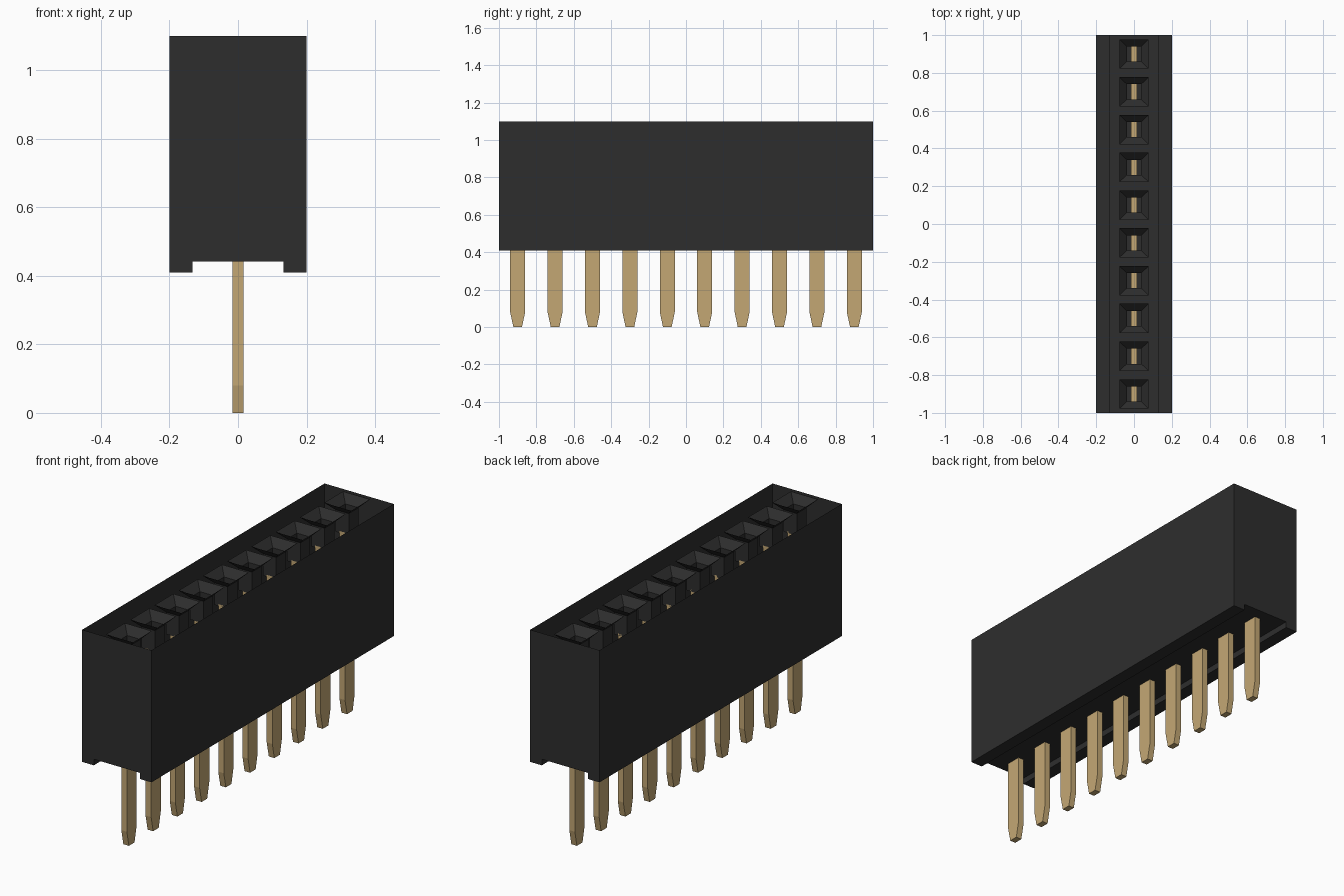
import bpy
import bmesh

cube = bpy.data.objects.get("Cube")
if cube:
    bpy.data.objects.remove(cube, do_unlink=True)


def make_material(name, color):
    m = bpy.data.materials.new(name)
    m.use_nodes = True
    m.diffuse_color = (*color, 1)
    m.node_tree.nodes["Principled BSDF"].inputs["Base Color"].default_value = (*color, 1)
    return m


def make_object(name, bm, material):
    mesh = bpy.data.meshes.new(name)
    bm.to_mesh(mesh)
    bm.free()
    mesh.materials.append(material)
    obj = bpy.data.objects.new(name, mesh)
    bpy.context.collection.objects.link(obj)
    return obj


def loft(name, sections, material, capped):
    """Join rectangular rings given as (half x, half y, z)."""
    bm = bmesh.new()
    rings = [[bm.verts.new((sx * hx, sy * hy, z))
              for sx, sy in ((-1, -1), (1, -1), (1, 1), (-1, 1))]
             for hx, hy, z in sections]
    for low, high in zip(rings, rings[1:]):
        for i in range(4):
            j = (i + 1) % 4
            bm.faces.new((low[i], low[j], high[j], high[i]))
    if capped:
        bm.faces.new(rings[0][::-1])
        bm.faces.new(rings[-1])
    return make_object(name, bm, material)


black = make_material("black plastic", (0.027, 0.027, 0.027))
gold = make_material("gold metal", (0.55, 0.39, 0.175))

COUNT = 10
PITCH = 0.2
TOP = 1.1

# Housing: notched profile run along y, open at the top
half = [(0.2, TOP), (0.2, 0.41), (0.133, 0.41), (0.133, 0.442)]
profile = half + [(-x, z) for x, z in reversed(half)]
bm = bmesh.new()
front, back = [[bm.verts.new((x, y, z)) for x, z in profile] for y in (-1, 1)]
for i in range(len(profile) - 1):
    bm.faces.new((front[i], front[i + 1], back[i + 1], back[i]))
bm.faces.new(front[::-1])
bm.faces.new(back)
bmesh.ops.recalc_face_normals(bm, faces=bm.faces)
make_object("housing", bm, black)

# One funnel socket and one tapered pin, repeated along the housing
socket = loft("socket", [(0.078, 0.078, TOP), (0.038, 0.04, 1.06),
                         (0.038, 0.04, 0.945)], black, False)
pin = loft("pin", [(0.016, 0.023, 0), (0.016, 0.04, 0.08),
                   (0.016, 0.04, 0.955)], gold, True)
for part in (socket, pin):
    part.location.y = -PITCH * (COUNT - 1) / 2
    array = part.modifiers.new("row", 'ARRAY')
    array.count = COUNT
    array.use_relative_offset = False
    array.use_constant_offset = True
    array.constant_offset_displace = (0, PITCH, 0)
